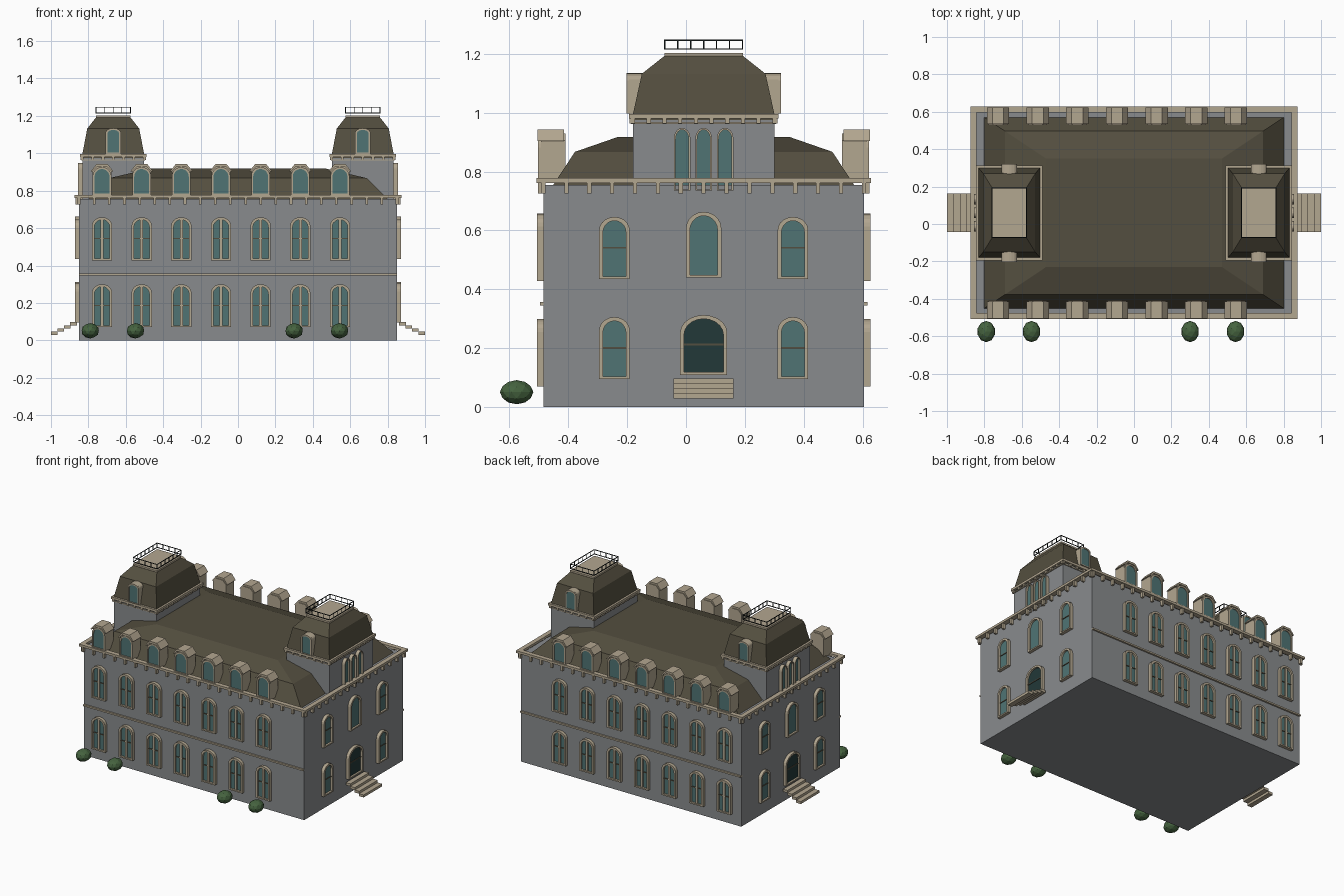
import bpy, bmesh
from math import pi, sin, cos
from mathutils import Matrix, Vector

cube = bpy.data.objects.get("Cube")
if cube:
    bpy.data.objects.remove(cube, do_unlink=True)


def material(name, r, g, b):
    m = bpy.data.materials.new(name)
    m.use_nodes = True
    m.diffuse_color = (r, g, b, 1)
    m.node_tree.nodes["Principled BSDF"].inputs["Base Color"].default_value = (r, g, b, 1)
    return m


STONE = material("grey stone", 0.25, 0.26, 0.27)
TRIM = material("beige trim", 0.45, 0.385, 0.28)
SLATE = material("brown slate", 0.088, 0.077, 0.05)
GLASS = material("teal glass", 0.08, 0.175, 0.175)
DOOR = material("dark door glass", 0.016, 0.04, 0.04)
IRON = material("black iron", 0.008, 0.012, 0.012)
LEAF = material("bush green", 0.06, 0.125, 0.05)

CY = 0.06                    # centre of the house in depth
HX, HY = 0.85, 0.544         # half size of the main walls
TX, TW, TD = 0.667, 0.165, 0.24   # tower centre and half sizes
parts = {}


def part(name, mat):
    if name not in parts:
        parts[name] = (bmesh.new(), mat)
    return parts[name][0]


def box(bm, x0, x1, y0, y1, z0, z1, m=Matrix()):
    lo, hi = Vector((x0, y0, z0)), Vector((x1, y1, z1))
    mid = Matrix.Translation((lo + hi) / 2) @ Matrix.Diagonal((hi - lo).to_4d())
    bmesh.ops.create_cube(bm, size=1, matrix=m @ mid)


def loft(bm, cx, levels):
    """Stack of rectangles (half x, half y, z) joined into a closed solid."""
    rings = [[bm.verts.new((cx + sx * hx, CY + sy * hy, z))
              for sx, sy in ((-1, -1), (1, -1), (1, 1), (-1, 1))] for hx, hy, z in levels]
    for a, b in zip(rings, rings[1:]):
        for i in range(4):
            j = (i + 1) % 4
            bm.faces.new((a[i], a[j], b[j], b[i]))
    bm.faces.new(rings[0][::-1])
    bm.faces.new(rings[-1])


def arch(u, w, z0, z1, rise, n=10):
    """Outline of an opening with a rounded head."""
    pts = [(u - w / 2, z0), (u + w / 2, z0)]
    pts += [(u + w / 2 * cos(pi * i / n), z1 - rise + rise * sin(pi * i / n)) for i in range(n + 1)]
    return pts


def prism(bm, m, pts, d0, d1):
    """Extrude an outline (u, z) on a wall, from depth d0 out to d1."""
    back, front = [[bm.verts.new(m @ Vector((u, -d, z))) for u, z in pts] for d in (d0, d1)]
    bm.faces.new(front)
    bm.faces.new(back[::-1])
    for i in range(len(pts)):
        j = (i + 1) % len(pts)
        bm.faces.new((back[i], back[j], front[j], front[i]))


def ring(bm, m, outer, inner, d0, d1):
    """Raised frame between two outlines of equal length."""
    loops = [[bm.verts.new(m @ Vector((u, -d, z))) for u, z in pts]
             for pts, d in ((outer, d0), (outer, d1), (inner, d1), (inner, d0))]
    for a, b in zip(loops, loops[1:]):
        for i in range(len(a)):
            j = (i + 1) % len(a)
            bm.faces.new((a[i], a[j], b[j], b[i]))


def window(name, m, u, w, z0, z1, t=0.013, rise=0.045, depth=0.022, glass=GLASS, bar=True, mullion=False):
    outer = arch(u, w, z0, z1, rise)
    inner = arch(u, w - 2 * t, z0 + t * 0.7, z1 - t, rise - t * 0.4)
    ring(part(name + "_frames", TRIM), m, outer, inner, -0.002, depth)
    prism(part(name + "_glass", glass), m, inner, -0.002, depth * 0.4)
    if bar:
        zb = z0 + (z1 - z0) * 0.49
        box(part(name + "_bars", SLATE), u - w / 2 + t, u + w / 2 - t, -depth * 0.6, 0, zb, zb + 0.006, m)
    if mullion:
        box(part(name + "_mullions", TRIM), u - 0.008, u + 0.008, -depth * 0.8, 0, z0, z1 - t, m)


def wall(x, y, angle):
    return Matrix.Translation((x, y, 0)) @ Matrix.Rotation(angle, 4, 'Z')


def cornice(name, cx, hx, hy, z0, z1, out, inset, pitch, drop):
    """Rectangular slab frame with brackets under it."""
    bm = part(name + "_cornice", TRIM)
    ox, oy = hx + out, hy + out
    for s in (-1, 1):
        ya, yb = sorted((CY + s * oy, CY + s * (hy - inset)))
        box(bm, cx - ox, cx + ox, ya, yb, z0, z1)
        xa, xb = sorted((cx + s * ox, cx + s * (hx - inset)))
        box(bm, xa, xb, CY - hy + inset, CY + hy - inset, z0, z1)
    bm = part(name + "_brackets", TRIM)
    for angle, run, dist in ((0, hx, hy), (pi, hx, hy), (pi / 2, hy, hx), (-pi / 2, hy, hx)):
        m = wall(cx, CY, angle)
        n = round(2 * run / pitch)
        for i in range(n + 1):
            u = -run + 2 * run * i / n
            box(bm, u - 0.007, u + 0.007, -dist - out * 0.8, -dist + 0.002, z0 - drop, z0, m)


# Main walls, roof and eaves
box(part("main_walls", STONE), -HX, HX, CY - HY, CY + HY, 0, 0.755)
loft(part("main_roof", SLATE), 0, [(0.806, 0.514, 0.75), (0.69, 0.437, 0.867), (0.47, 0.29, 0.918)])
cornice("main", 0, HX, HY, 0.762, 0.778, 0.024, 0.008, 0.08, 0.036)
for s in (-1, 1):
    y = CY + s * HY
    box(part("belt_courses", TRIM), -HX, HX, y - 0.012, y + 0.012, 0.346, 0.357)

# Front and back: two window rows with a dormer over each bay
for s, angle in ((-1, 0), (1, pi)):
    m = wall(0, CY + s * HY, angle)
    for i in range(7):
        u = -s * (-0.727 + 0.212 * i)
        for z in (0.07, 0.428):
            window("long_side_window", m, u, 0.108, z, z + 0.23, mullion=True)
        gable = [(u - 0.05, 0.77), (u + 0.05, 0.77), (u + 0.05, 0.905),
                 (u + 0.026, 0.93), (u - 0.026, 0.93), (u - 0.05, 0.905)]
        prism(part("dormer_walls", TRIM), m, gable, -0.075, 0.008)
        hood = [(u - 0.06, 0.904), (u - 0.05, 0.904), (u - 0.026, 0.928), (u + 0.026, 0.928), (u + 0.05, 0.904),
                (u + 0.06, 0.904), (u + 0.03, 0.942), (u - 0.03, 0.942)]
        prism(part("dormer_hoods", TRIM), m, hood, -0.07, 0.02)
        window("dormer_window", m @ Matrix.Translation((0, -0.008, 0)), u, 0.1, 0.778, 0.926, t=0.01,
               depth=0.01, bar=False)

# Short sides: windows, door and steps
for s in (-1, 1):
    m = wall(s * HX, CY, s * pi / 2)
    for u in (-0.303, 0.303):
        for z in (0.095, 0.435):
            window("short_side_window", m, u, 0.104, z, z + 0.211)
    window("centre_window", m, 0, 0.12, 0.44, 0.663, rise=0.055, bar=False)
    window("door", m, 0, 0.16, 0.11, 0.313, rise=0.06, glass=DOOR)
    for i in range(4):
        z = 0.097 - 0.0167 * i
        box(part("entrance_steps", TRIM), -0.102, 0.102, -0.047 - 0.0343 * i, -0.012 - 0.0343 * i,
            z - 0.0175, z, m)

# Towers
for s in (-1, 1):
    cx = s * TX
    box(part("tower_walls", STONE), cx - TW, cx + TW, CY - TD, CY + TD, 0.74, 0.975)
    cornice("tower", cx, TW, TD, 0.98, 0.996, 0.014, 0.02, 0.054, 0.016)
    box(part("tower_eaves", TRIM), cx - TW - 0.006, cx + TW + 0.006, CY - TD - 0.006, CY + TD + 0.006,
        0.962, 0.968)
    loft(part("tower_roof", SLATE), cx, [(TW, TD, 0.97), (TW, TD, 0.996), (0.139, 0.21, 1.132),
                                         (0.092, 0.134, 1.192)])
    box(part("tower_roof_deck", TRIM), cx - 0.092, cx + 0.092, CY - 0.133, CY + 0.133, 1.19, 1.203)

    # Three tall lights on the outer face
    m = wall(cx + s * TW, CY, s * pi / 2)
    for u in (-0.073, 0, 0.073):
        window("tower_window", m, u, 0.056, 0.735, 0.948, t=0.006, rise=0.035, depth=0.024, bar=False)

    # Dormers to the front and back
    for t, angle in ((-1, 0), (1, pi)):
        m = wall(cx, CY + t * TD, angle)
        prism(part("tower_dormers", TRIM), m, arch(0, 0.082, 0.995, 1.134, 0.022), -0.075, 0.014)
        window("tower_dormer_window", m @ Matrix.Translation((0, -0.014, 0)), 0, 0.082, 0.998, 1.134, t=0.009,
               rise=0.024, depth=0.008, bar=False)

    # Railing around the deck
    bm = part("tower_railing", IRON)
    for angle, run, dist, n in ((0, 0.092, 0.132, 4), (pi, 0.092, 0.132, 4),
                                (pi / 2, 0.132, 0.092, 6), (-pi / 2, 0.132, 0.092, 6)):
        m = wall(cx, CY, angle)
        for z in (1.216, 1.246):
            box(bm, -run, run, -dist - 0.002, -dist + 0.002, z - 0.002, z + 0.002, m)
        for i in range(n + 1):
            u = -run + 2 * run * i / n
            box(bm, u - 0.002, u + 0.002, -dist - 0.002, -dist + 0.002, 1.216, 1.246, m)

# Bushes along the front
for x in (-0.79, -0.548, 0.3, 0.543):
    bmesh.ops.create_icosphere(part("bushes", LEAF), subdivisions=2, radius=1,
                               matrix=Matrix.Translation((x, -0.575, 0.051)) @ Matrix.Diagonal((0.048, 0.057, 0.041, 1)))

# Turn every collected part into an object
for name, (bm, mat) in parts.items():
    bmesh.ops.recalc_face_normals(bm, faces=bm.faces)
    mesh = bpy.data.meshes.new(name)
    bm.to_mesh(mesh)
    bm.free()
    mesh.materials.append(mat)
    bpy.context.collection.objects.link(bpy.data.objects.new(name, mesh))
